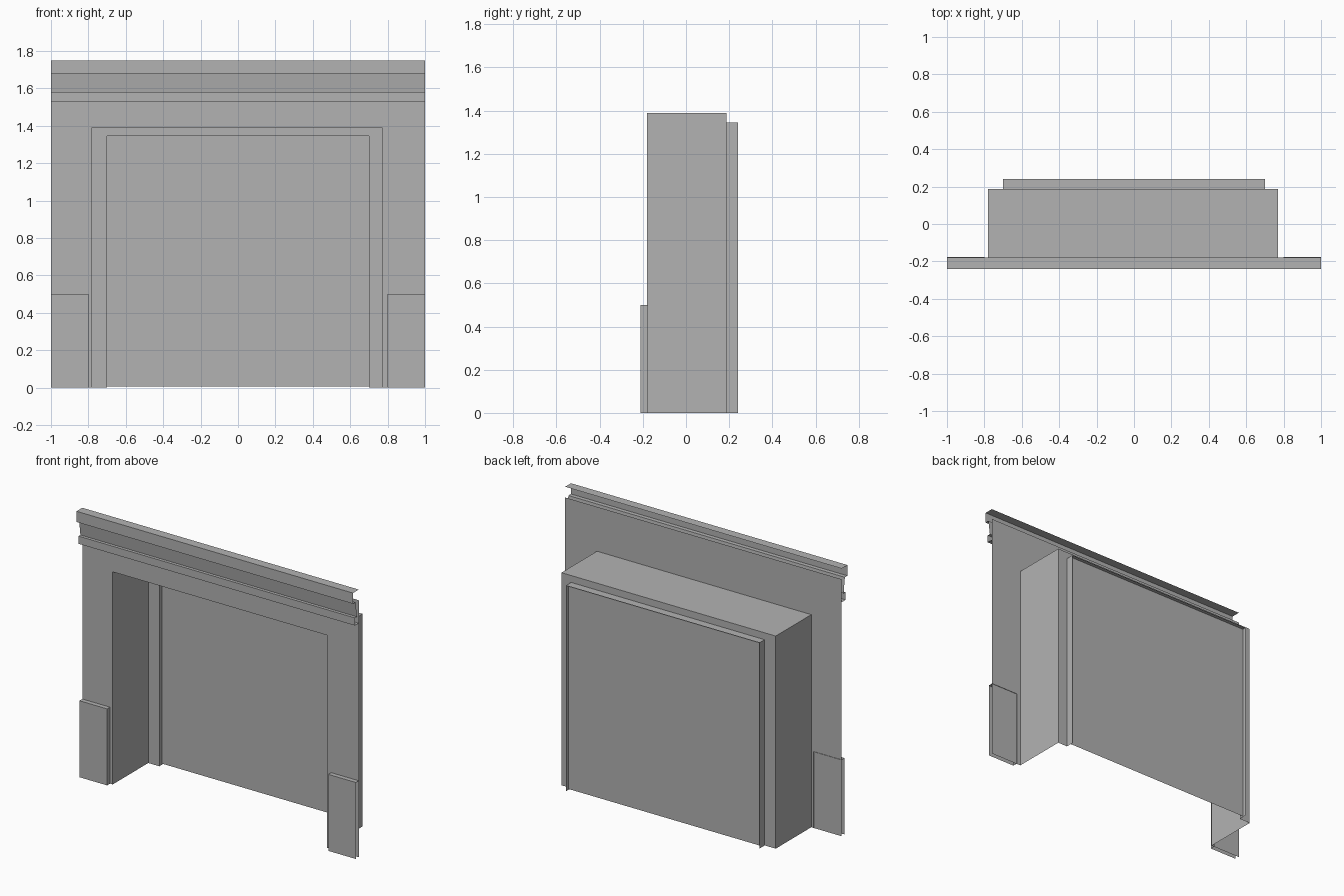
import bpy
import bmesh
from mathutils import Vector

if "Cube" in bpy.data.objects:
    bpy.data.objects.remove(bpy.data.objects["Cube"], do_unlink=True)

grey = bpy.data.materials.new("plain_grey")
grey.use_nodes = True
grey.diffuse_color = (0.448, 0.448, 0.448, 1)
grey.node_tree.nodes["Principled BSDF"].inputs["Base Color"].default_value = grey.diffuse_color

FRONT = -0.18    # wall plane
INNER = 0.187    # plane of the door frame
BACK = 0.24      # rear edge of the door reveal


def finish(name, bm):
    mesh = bpy.data.meshes.new(name)
    bm.to_mesh(mesh)
    bm.free()
    mesh.materials.append(grey)
    obj = bpy.data.objects.new(name, mesh)
    bpy.context.collection.objects.link(obj)
    return obj


def sheet(name, outline, y):
    """Flat upright face from an x-z outline, facing the front."""
    bm = bmesh.new()
    face = bm.faces.new([bm.verts.new((x, y, z)) for x, z in outline])
    face.normal_update()
    if face.normal.y > 0:
        face.normal_flip()
    return finish(name, bm)


def sweep(name, path, offset):
    """Open strip made by moving a path along an offset."""
    bm = bmesh.new()
    start = [bm.verts.new(p) for p in path]
    end = [bm.verts.new(Vector(p) + Vector(offset)) for p in path]
    for i in range(len(path) - 1):
        bm.faces.new((start[i], start[i + 1], end[i + 1], end[i]))
    return finish(name, bm)


def arch(left, right, top, bottom=0):
    return [(left, bottom), (left, top), (right, top), (right, bottom)]


def surround(name, outer, inner, y):
    return sheet(name, outer + inner[::-1], y)


wall_edge = arch(-1, 1, 1.68)
recess = arch(-0.78, 0.77, 1.39)
doorway = arch(-0.7, 0.7, 1.345)

# Wall with a deep recess
surround("front_wall", wall_edge, recess, FRONT)
sweep("recess_lining", [(x, FRONT, z) for x, z in recess], (0, INNER - FRONT, 0))

# Door frame, reveal and door panel
surround("door_frame", recess, doorway, INNER)
sweep("door_reveal", [(x, INNER, z) for x, z in doorway], (0, BACK - INNER, 0))
sheet("door_panel", arch(-0.7, 0.7, 1.345, 0.006), 0.216)

# Cornice: top slab, leaning fascia and lower moulding, open at the ends
cornice = [(FRONT, 1.75), (-0.24, 1.75), (-0.24, 1.68), (-0.213, 1.68),
           (-0.2, 1.58), (-0.22, 1.58), (-0.22, 1.53), (FRONT, 1.53)]
sweep("cornice", [(-1, y, z) for y, z in cornice], (2, 0, 0))

# Plinth blocks: front, top and inner side
for name, side in (("left_plinth", 1), ("right_plinth", -1)):
    bm = bmesh.new()
    bmesh.ops.create_cube(bm, size=1)
    for v in bm.verts:
        v.co = (side * (0.9 + v.co.x * 0.2), -0.21 if v.co.y < 0 else -0.177, 0.25 + v.co.z * 0.5)
    bm.normal_update()
    hidden = [f for f in bm.faces
              if f.calc_center_median().y > -0.18
              or abs(f.calc_center_median().x) > 0.99
              or f.calc_center_median().z < 0.01]
    bmesh.ops.delete(bm, geom=hidden, context="FACES")
    bmesh.ops.recalc_face_normals(bm, faces=bm.faces)
    finish(name, bm)
